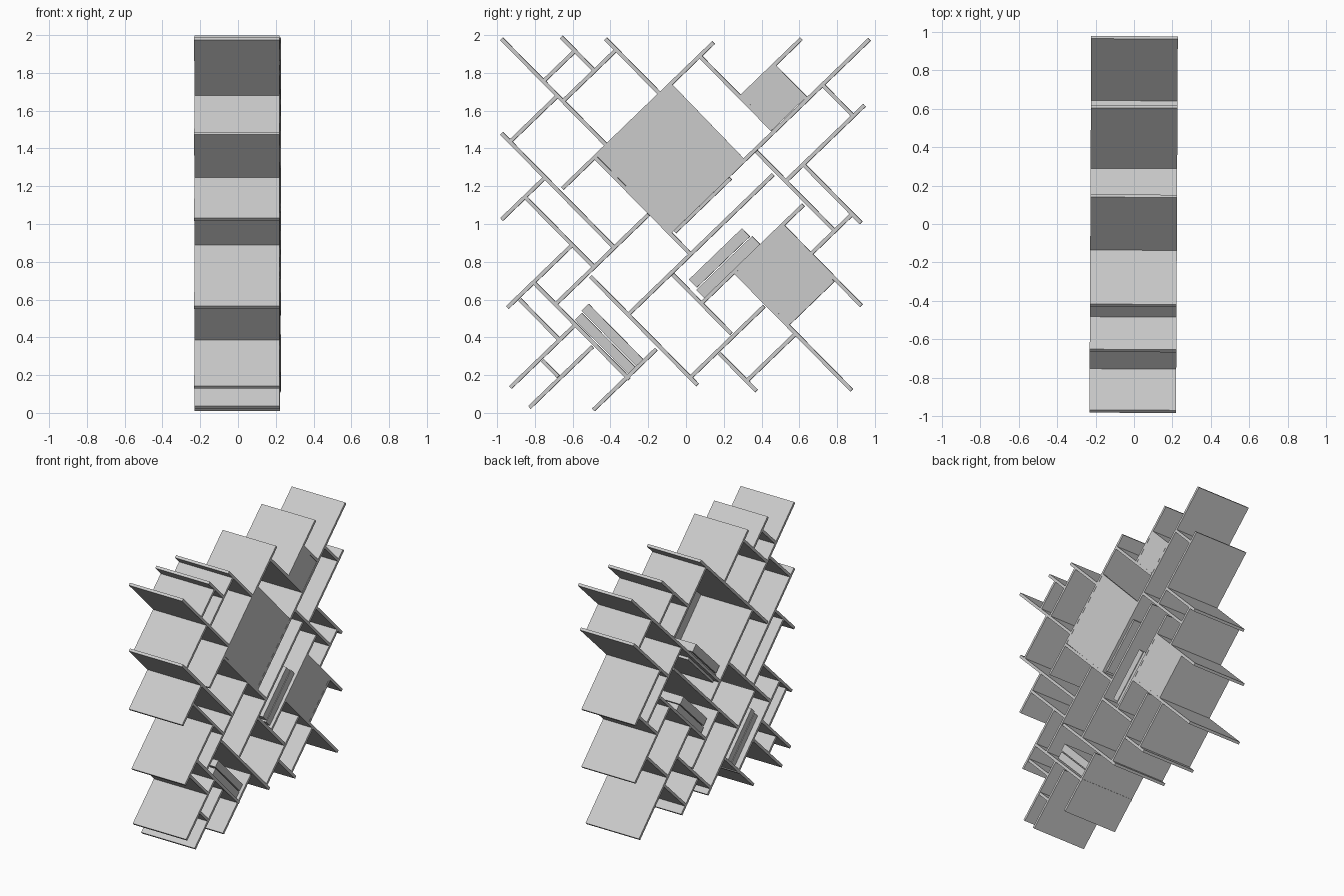
import bpy, math
from mathutils import Matrix

if "Cube" in bpy.data.objects:
    bpy.data.objects.remove(bpy.data.objects["Cube"])

RISE, FALL = math.radians(44.0), math.radians(-45.4)
X0, X1, T = -0.2275, 0.2235, 0.020     # depth limits, board thickness
TWIST = Matrix.Rotation(math.radians(-0.27), 4, 'Z')


def box(name, y, z, length, thick, angle, x0=X0, x1=X1):
    """Box centred at (y, z), its long side turned by angle in the YZ plane."""
    hl, ht = length / 2, thick / 2
    c, s = math.cos(angle), math.sin(angle)
    verts = [(x, y + a * c - b * s, z + a * s + b * c)
             for x in (x0, x1)
             for a, b in ((-hl, -ht), (hl, -ht), (hl, ht), (-hl, ht))]
    faces = [(3, 2, 1, 0), (4, 5, 6, 7)]
    faces += [(i, (i + 1) % 4, (i + 1) % 4 + 4, i + 4) for i in range(4)]
    me = bpy.data.meshes.new(name)
    me.from_pydata(verts, [], faces)
    me.transform(TWIST)
    ob = bpy.data.objects.new(name, me)
    bpy.context.collection.objects.link(ob)
    return ob


def board(name, y, z, run, angle):
    """Board starting at its left end (y, z) and covering a horizontal run."""
    box(name, y + run / 2, z + run / 2 * math.tan(angle),
        run / math.cos(angle), T, angle)


# Boards that fall to the right: left end y, z, horizontal run
falling = [
    (-.976, 1.98, .55), (-.66, 1.99, .18), (-.425, 1.98, .285),
    (-.976, 1.48, .59), (.077, 1.885, .38), (.47, 1.833, .165),
    (.722, 1.738, .165), (.373, 1.384, .41), (.627, 1.31, .30),
    (-.48, 1.352, .505), (-.855, 1.146, .365), (-.505, .722, .566),
    (-.80, .685, .50), (-.88, .60, .21), (-.76, .278, .085),
    (-.07, .733, .31), (.177, .315, .196), (.257, .749, .62),
    (.51, .992, .418),
]
for i, (y, z, run) in enumerate(falling):
    board(f"falling_shelf_{i + 1}", y, z, run, FALL)

# Boards that rise to the right
rising = [
    (-.75, 1.76, .16), (-.648, 1.653, .275), (-.93, 1.437, .245),
    (-.654, 1.188, .80), (.294, 1.675, .317), (-.082, .96, 1.053),
    (.532, 1.23, .413), (-.30, .526, .762), (.082, .58, .54),
    (.664, .844, .212), (-.976, 1.024, .233), (-.685, .58, .487),
    (-.945, .558, .344), (-.929, .135, .344), (-.828, .029, .333),
    (-.49, .016, .333), (.024, .188, .39), (.325, .172, .25),
    (.537, .468, .243),
]
for i, (y, z, run) in enumerate(rising):
    board(f"rising_shelf_{i + 1}", y, z, run, RISE)

# Cupboard doors on the +x side
for size, y, z, w, h in (("large", -.08, 1.352, .55, .55),
                         ("small", .463, 1.667, .235, .235),
                         ("medium", .52, .728, .355, .39)):
    box(f"{size}_door", y, z, w, h, RISE, 0.203, 0.2225)

# Books: two lying flat on each loaded shelf
for place, y, z, angle, lengths, t in (
        ("left", -.425, .365, FALL, (.41, .43), .052),
        ("middle", .224, .772, RISE, (.41, .39), .060),
        ("cupboard", .075, 1.115, RISE, (.41, .39), .060)):
    n = (-math.sin(angle), math.cos(angle))
    for k, length in enumerate(lengths):
        off = k * (t + .007)
        box(f"{place}_book_{k + 1}", y + n[0] * off, z + n[1] * off,
            length, t, angle, -0.19, 0.20)
